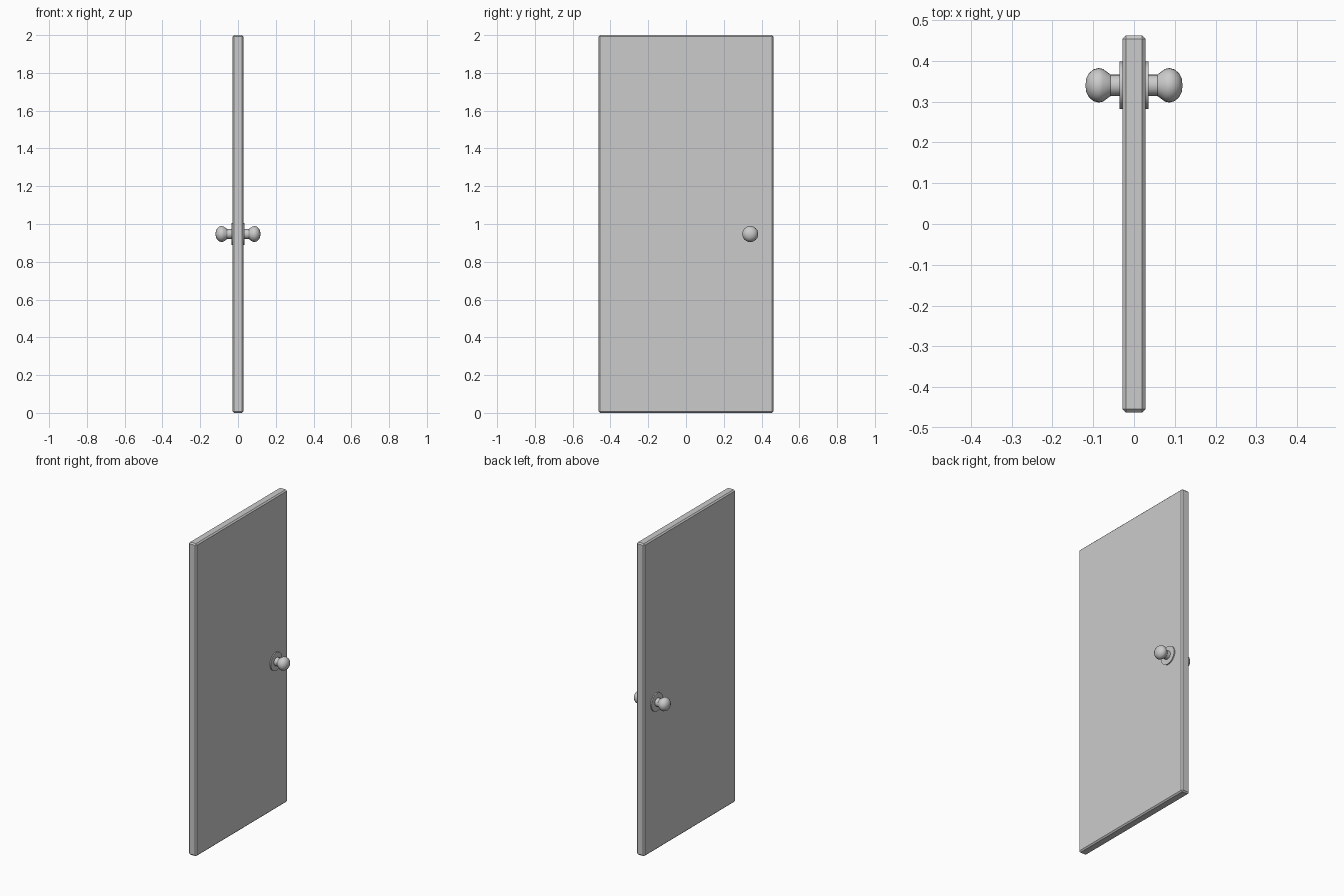
import bpy, bmesh, math
from mathutils import Matrix, Vector

if "Cube" in bpy.data.objects:
    bpy.data.objects.remove(bpy.data.objects["Cube"])

KNOB_Y, KNOB_Z = 0.34, 0.947


def mesh_object(name, bm):
    bmesh.ops.recalc_face_normals(bm, faces=bm.faces)
    me = bpy.data.meshes.new(name)
    bm.to_mesh(me)
    bm.free()
    ob = bpy.data.objects.new(name, me)
    bpy.context.collection.objects.link(ob)
    return ob


def lathe_x(name, profile, side, steps=24):
    """Spin (x, radius) points around the knob axis."""
    bm = bmesh.new()
    verts = [bm.verts.new((x, 0, r)) for x, r in profile]
    edges = [bm.edges.new(p) for p in zip(verts, verts[1:])]
    bmesh.ops.spin(bm, geom=verts + edges, cent=(0, 0, 0), axis=(1, 0, 0),
                   angle=math.tau, steps=steps)
    bmesh.ops.remove_doubles(bm, verts=bm.verts, dist=1e-5)
    bmesh.ops.scale(bm, vec=(side, 1, 1), verts=bm.verts)
    bmesh.ops.translate(bm, vec=(0, KNOB_Y, KNOB_Z), verts=bm.verts)
    ob = mesh_object(name, bm)
    bpy.ops.object.select_all(action='DESELECT')
    ob.select_set(True)
    bpy.context.view_layer.objects.active = ob
    bpy.ops.object.shade_smooth_by_angle(angle=math.radians(35))
    return ob


# door slab with chamfered edges
bm = bmesh.new()
bmesh.ops.create_cube(bm, size=1, matrix=Matrix.Translation((0, 0, 1))
                      @ Matrix.Diagonal((0.056, 0.924, 2, 1)))
bmesh.ops.bevel(bm, geom=bm.edges[:], offset=0.008, segments=1, affect='EDGES')
mesh_object("door_slab", bm)

# round backplate and turned knob on each face
plate = [(0.026, 0), (0.026, 0.058), (0.035, 0.058), (0.035, 0)]
knob = [(0.034, 0), (0.034, 0.026), (0.057, 0.026), (0.076, 0.040),
        (0.087, 0.0424), (0.099, 0.039), (0.110, 0.030), (0.117, 0.017),
        (0.119, 0)]
for label, side in (("right", 1), ("left", -1)):
    lathe_x("backplate_" + label, plate, side)
    lathe_x("knob_" + label, knob, side)
